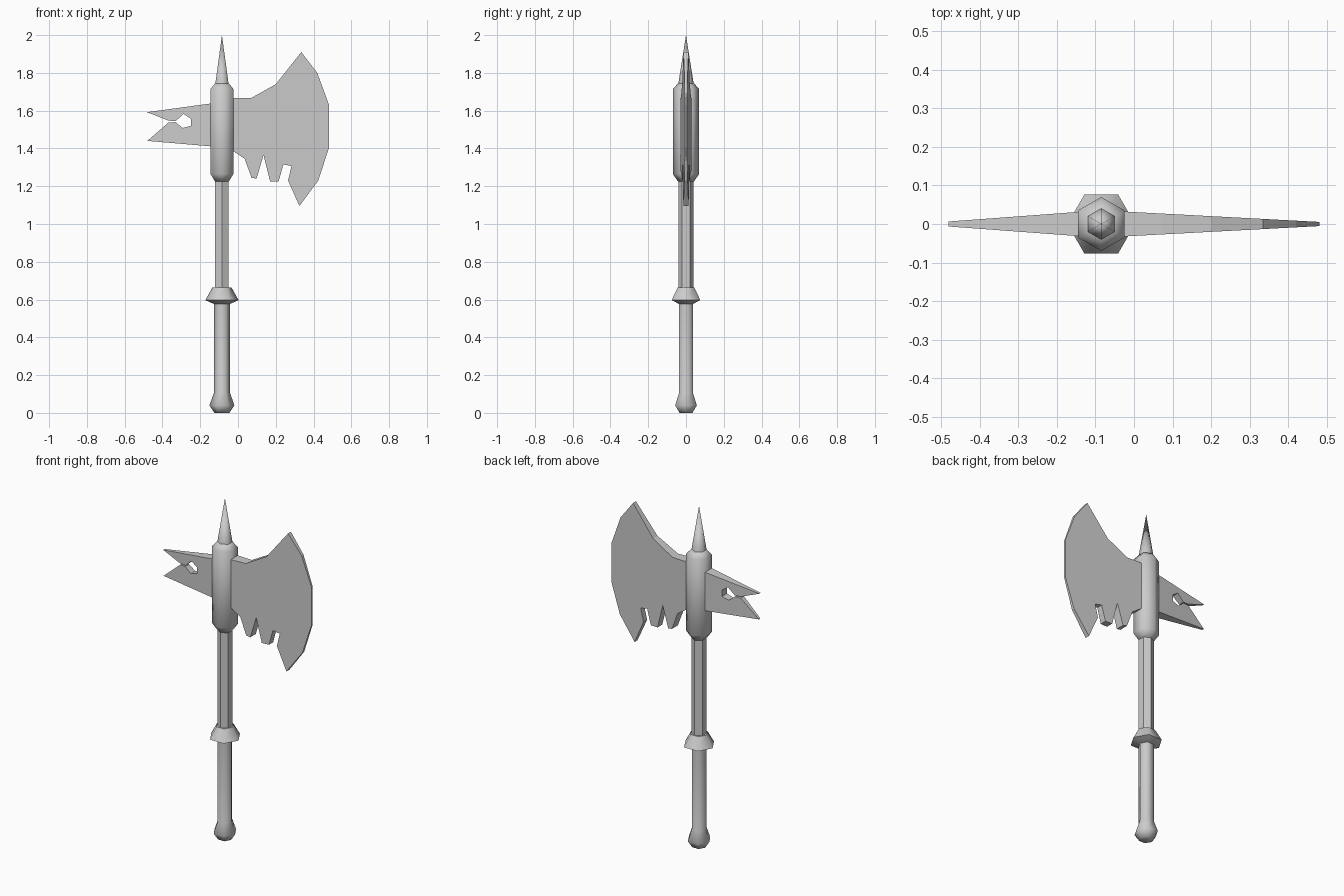
import bpy, bmesh, math

if "Cube" in bpy.data.objects:
    bpy.data.objects.remove(bpy.data.objects["Cube"])

AXIS = -0.085  # x position of the handle


def lathe(name, rings, turn=0.0, smooth=True):
    """Six-sided turned part from (radius, z) rings; radius 0 makes a point."""
    bm = bmesh.new()
    loops = []
    for r, z in rings:
        if r == 0:
            loops.append([bm.verts.new((AXIS, 0, z))] * 6)
        else:
            loops.append([bm.verts.new((AXIS + r * math.cos(turn + i * math.pi / 3),
                                        r * math.sin(turn + i * math.pi / 3), z))
                          for i in range(6)])
    for a, b in zip(loops, loops[1:]):
        for i in range(6):
            j = (i + 1) % 6
            bm.faces.new(list(dict.fromkeys((a[i], a[j], b[j], b[i]))))
    for loop in (loops[0], loops[-1]):
        if len(set(loop)) == 6:
            bm.faces.new(loop)
    return finish(name, bm, smooth)


def wedge(name, outline, half):
    """Flat plate from an (x, z) outline whose half thickness depends on x."""
    bm = bmesh.new()
    front = [bm.verts.new((x, -half(x), z)) for x, z in outline]
    back = [bm.verts.new((x, half(x), z)) for x, z in outline]
    n = len(outline)
    bm.faces.new(front)
    bm.faces.new(back[::-1])
    for i in range(n):
        j = (i + 1) % n
        bm.faces.new((front[i], back[i], back[j], front[j]))
    return finish(name, bm, False)


def finish(name, bm, smooth):
    bmesh.ops.recalc_face_normals(bm, faces=bm.faces)
    me = bpy.data.meshes.new(name)
    bm.to_mesh(me)
    bm.free()
    ob = bpy.data.objects.new(name, me)
    bpy.context.collection.objects.link(ob)
    if smooth:
        bpy.ops.object.select_all(action='DESELECT')
        ob.select_set(True)
        bpy.context.view_layer.objects.active = ob
        bpy.ops.object.shade_smooth_by_angle(angle=math.radians(62))
    return ob


QUARTER = math.pi / 2

# Handle: pommel with grip, collar, bare shaft
lathe("grip", [(0.04, 0), (0.066, 0.04), (0.043, 0.105), (0.043, 0.6)])
lathe("collar", [(0.043, 0.577), (0.088, 0.597), (0.05, 0.665)])
lathe("shaft", [(0.041, 0.64), (0.041, 1.25)], QUARTER, smooth=False)

# Head: socket and top spike
lathe("socket", [(0.042, 1.225), (0.07, 1.265), (0.07, 1.715), (0.042, 1.745)], QUARTER)
lathe("top_spike", [(0.041, 1.74), (0, 2.0)], QUARTER)

# Main blade with notched lower edge
blade = [(AXIS, 1.667), (0.07, 1.667), (0.2, 1.74), (0.335, 1.91), (0.42, 1.80),
         (0.482, 1.63), (0.482, 1.405), (0.425, 1.23), (0.325, 1.095),
         (0.265, 1.23), (0.283, 1.307), (0.24, 1.315), (0.215, 1.225),
         (0.17, 1.225), (0.135, 1.365), (0.098, 1.24), (0.072, 1.245),
         (0.035, 1.345), (-0.024, 1.385), (AXIS, 1.40)]
wedge("axe_blade", blade, lambda x: 0.032 - 0.053 * (x + 0.02))

# Forked rear spike, with a hole behind the closed jaws
fork = [(AXIS, 1.646), (-0.482, 1.592), (-0.367, 1.547), (-0.33, 1.545),
        (-0.288, 1.583), (-0.25, 1.557), (-0.25, 1.52), (-0.293, 1.508),
        (-0.33, 1.539), (-0.367, 1.538), (-0.48, 1.44), (AXIS, 1.406)]
wedge("rear_fork", fork, lambda x: 0.031 + 0.074 * (x + 0.15))
